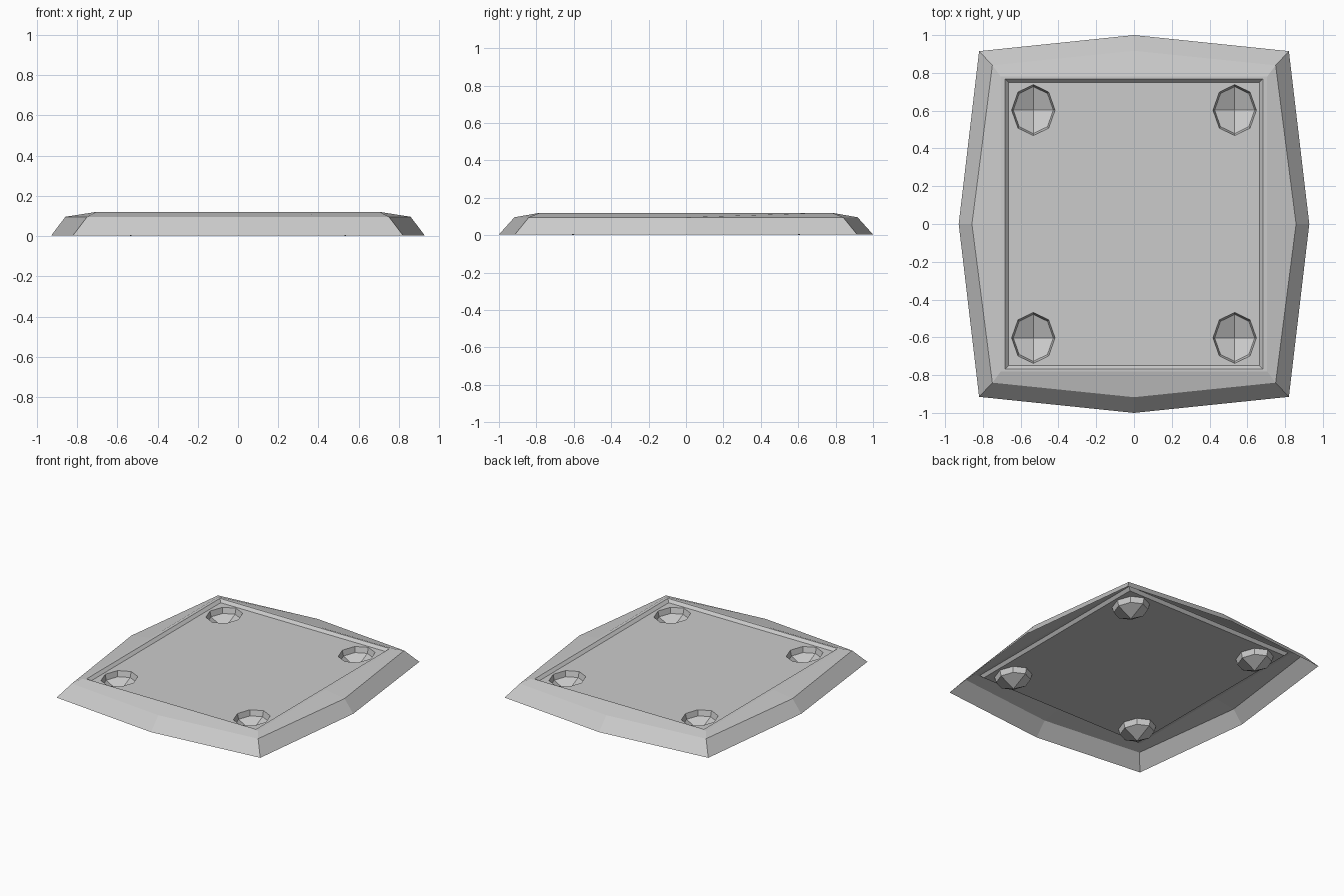
import bpy, bmesh, math

if "Cube" in bpy.data.objects:
    bpy.data.objects.remove(bpy.data.objects["Cube"])

bm = bmesh.new()


def ring(hx, hy, z, bx=0.0, by=0.0):
    """Eight-point rectangle outline whose side midpoints bulge out by bx, by."""
    pts = [(hx, -hy), (hx + bx, 0), (hx, hy), (0, hy + by),
           (-hx, hy), (-hx - bx, 0), (-hx, -hy), (0, -hy - by)]
    return [bm.verts.new((x, y, z)) for x, y in pts]


def oval(cx, cy, s, z):
    """Eight-sided oval loop for a socket."""
    return [bm.verts.new((cx + 0.115 * s * math.cos(i * math.pi / 4),
                          cy + 0.135 * s * math.sin(i * math.pi / 4), z))
            for i in range(8)]


def bridge(a, b):
    for i in range(8):
        j = (i + 1) % 8
        bm.faces.new((a[i], a[j], b[j], b[i]))


def loop_edges(loop):
    out = []
    for i in range(8):
        pair = (loop[i], loop[(i + 1) % 8])
        out.append(bm.edges.get(pair) or bm.edges.new(pair))
    return out


FLOOR = 0.10

# Skirt, sloped rim, and step down to the floor panel (open underneath)
rings = [ring(0.82, 0.915, 0.004, 0.108, 0.085),
         ring(0.75, 0.84, 0.096, 0.108, 0.077),
         ring(0.705, 0.78, 0.12),
         ring(0.683, 0.768, 0.12),
         ring(0.665, 0.75, FLOOR)]
for a, b in zip(rings, rings[1:]):
    bridge(a, b)

# Four corner sockets: short wall, then a pointed bottom
edges = loop_edges(rings[-1])
for sx in (-1, 1):
    for sy in (-1, 1):
        cx, cy = 0.533 * sx, 0.603 * sy
        rim = oval(cx, cy, 1.0, FLOOR)
        low = oval(cx, cy, 0.92, 0.06)
        bridge(rim, low)
        tip = bm.verts.new((cx, cy, 0))
        for i in range(0, 8, 2):
            bm.faces.new((tip, low[i], low[i + 1], low[(i + 2) % 8]))
        edges += loop_edges(rim)

# Floor panel filled around the sockets
bmesh.ops.triangle_fill(bm, edges=edges, use_beauty=True, normal=(0, 0, 1))
bmesh.ops.recalc_face_normals(bm, faces=bm.faces[:])
if sum(f.normal.z * f.calc_area() for f in bm.faces) < 0:
    bmesh.ops.reverse_faces(bm, faces=bm.faces[:])

mesh = bpy.data.meshes.new("base_plate")
bm.to_mesh(mesh)
bm.free()
bpy.context.collection.objects.link(bpy.data.objects.new("base_plate", mesh))
